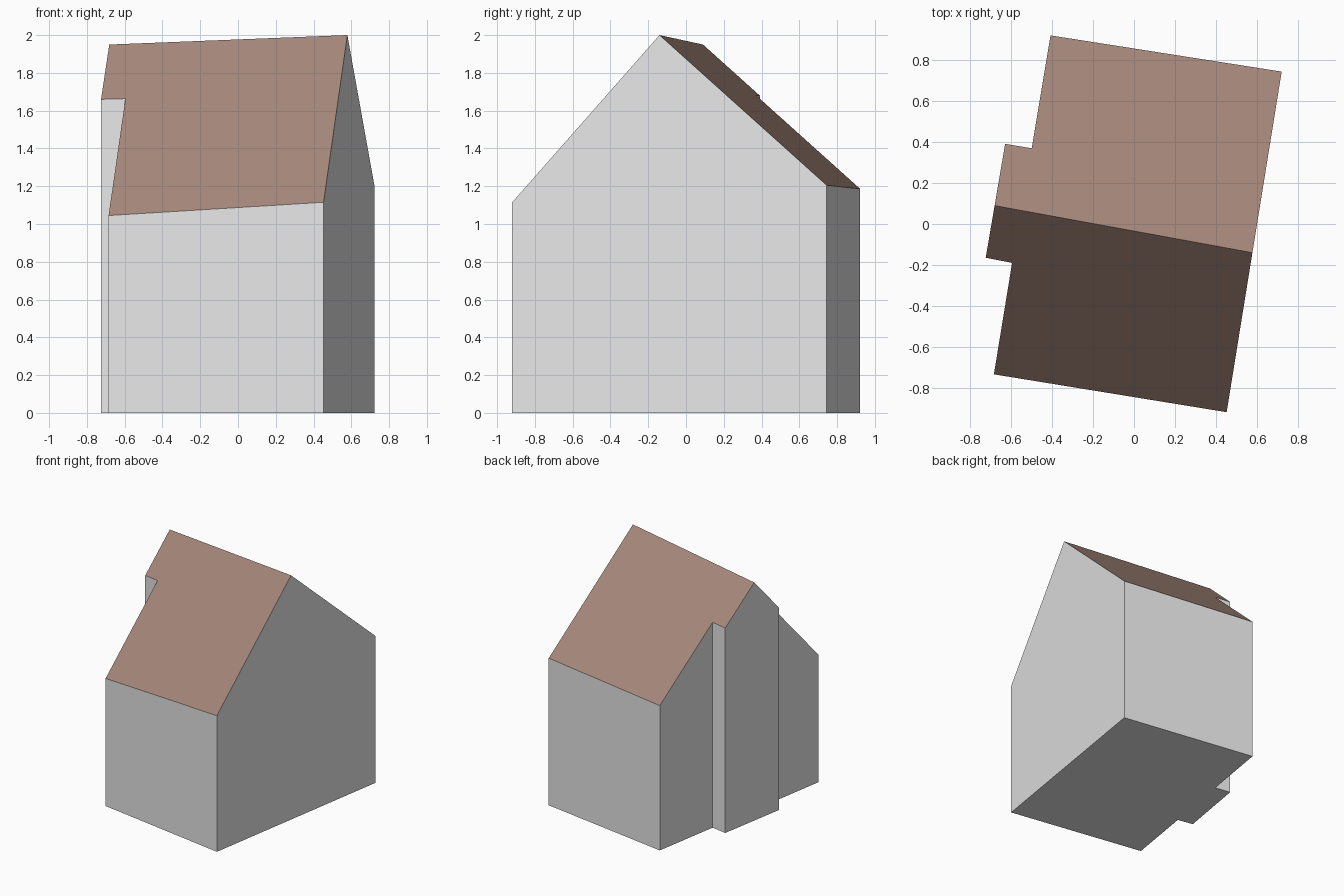
import bpy, bmesh
from mathutils import Vector

if "Cube" in bpy.data.objects:
    bpy.data.objects.remove(bpy.data.objects["Cube"])


def material(name, rgb):
    m = bpy.data.materials.new(name)
    m.diffuse_color = (*rgb, 1)
    m.use_nodes = True
    m.node_tree.nodes["Principled BSDF"].inputs["Base Color"].default_value = m.diffuse_color
    return m


# Footprint with the shallow bay on the left side (counter-clockwise)
footprint = [(-0.685, -0.735), (0.453, -0.92), (0.722, 0.745), (-0.408, 0.922),
             (-0.50, 0.37), (-0.63, 0.392), (-0.725, -0.165), (-0.596, -0.19)]

# Ridge ends and one eave point per roof slope
ridge_left, ridge_right = Vector((-0.681, 0.09, 1.95)), Vector((0.578, -0.14, 2.0))
eaves = [Vector((0.453, -0.92, 1.115)), Vector((0.722, 0.745, 1.205))]

# Tall prism over the footprint
bm = bmesh.new()
base = bm.faces.new([bm.verts.new((x, y, 0)) for x, y in footprint])
top = bmesh.ops.extrude_face_region(bm, geom=[base])["geom"]
bmesh.ops.translate(bm, vec=(0, 0, 4),
                    verts=[v for v in top if isinstance(v, bmesh.types.BMVert)])

# Cut both roof slopes and cap each cut
for eave in eaves:
    normal = (ridge_right - ridge_left).cross(eave - ridge_left).normalized()
    if normal.z < 0:
        normal.negate()
    cut = bmesh.ops.bisect_plane(bm, geom=bm.verts[:] + bm.edges[:] + bm.faces[:],
                                 dist=1e-5, plane_co=ridge_left, plane_no=normal,
                                 clear_outer=True)["geom_cut"]
    bmesh.ops.holes_fill(bm, edges=[e for e in bm.edges if e.is_boundary], sides=0)

# Upward faces are roof, the rest are walls and floor
bmesh.ops.recalc_face_normals(bm, faces=bm.faces[:])
for f in bm.faces:
    f.material_index = 1 if f.normal.z > 0.3 else 0

mesh = bpy.data.meshes.new("house")
bm.to_mesh(mesh)
bm.free()
mesh.materials.append(material("light grey wall", (0.8, 0.8, 0.8)))
mesh.materials.append(material("brown roof", (0.38, 0.245, 0.197)))
bpy.context.collection.objects.link(bpy.data.objects.new("house", mesh))
